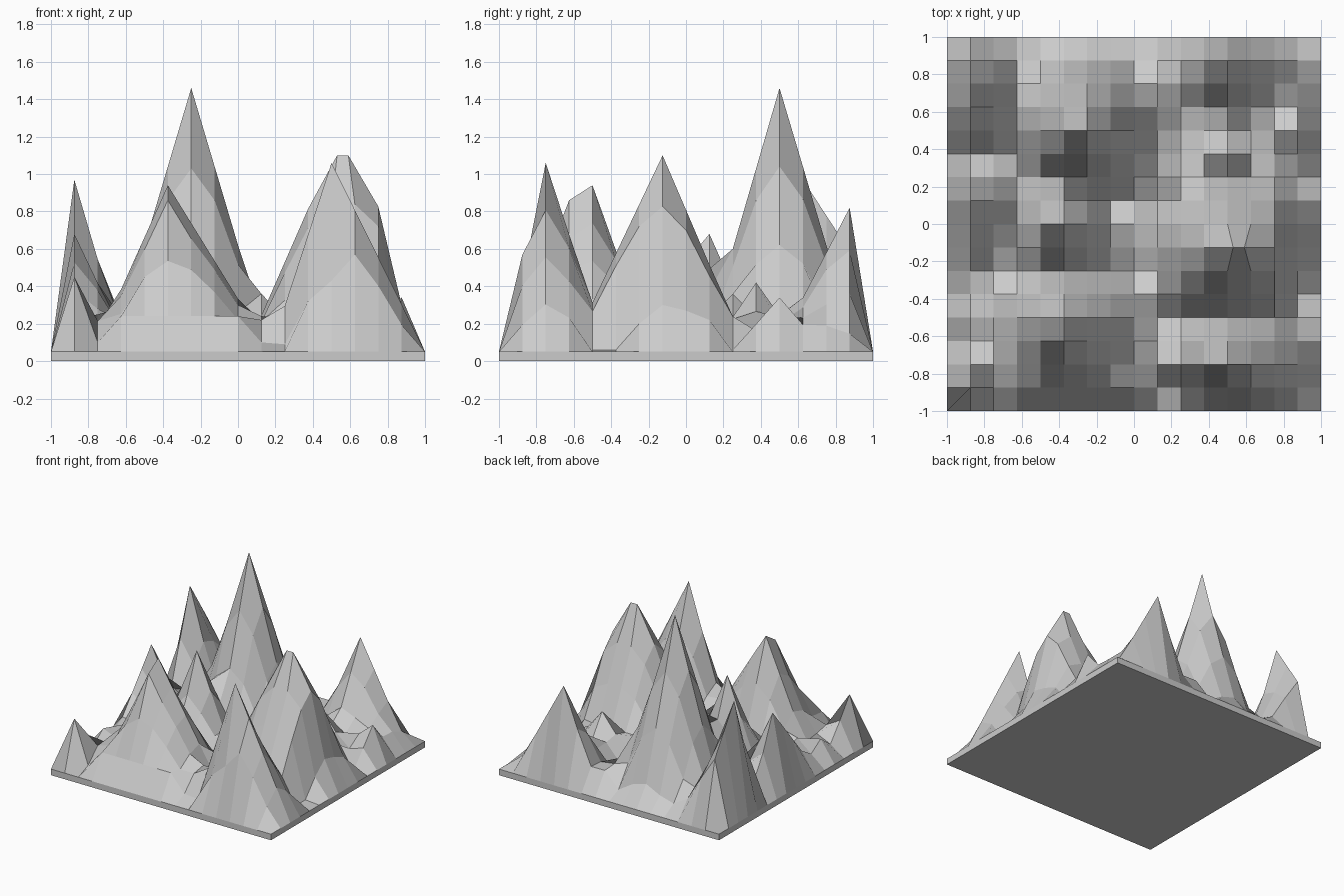
import bpy, bmesh, math, random

random.seed(4)
N = 16            # cells per side
STEP = 2 / N
BASE = 0.05       # thickness of the slab under the mountains

# Summits: x, y, height, then slope reach toward -x, +x, -y, +y
PEAKS = [
    (-0.25, 0.5, 1.46, .42, .42, .41, .42),
    (0.5, -0.125, 1.10, .46, .56, .50, .45),
    (0.625, -0.125, 1.10, .56, .48, .50, .45),
    (0.5, -0.75, 1.06, .33, .50, .30, .33),
    (-0.375, -0.5, 0.94, .40, .55, .55, .32),
    (-0.875, 0.625, 0.97, .20, .27, .30, .60),
    (-0.875, 0.125, 0.68, .20, .30, .52, .28),
    (0.5, 0.875, 0.82, .30, .42, .40, .20),
    (-0.375, 0.0, 0.81, .30, .32, .30, .30),
    (0.875, 0.5, 0.34, .35, .20, .25, .25),
    (0.5, 0.375, 0.42, .30, .30, .25, .25),
    (-0.875, -0.875, 0.45, .20, .30, .20, .30),
    (-0.875, -0.5, 0.22, .20, .25, .25, .25),
    (0.125, 0.25, 0.36, .30, .30, .30, .30),
]

# Individual ledges and hollows: x, y, height
SPOTS = [
    (0.5, -0.875, .43), (0.375, -0.875, .32), (0.125, -0.875, .10), (0.25, -0.875, .09),
    (-0.75, -0.875, .10), (0.875, -0.5, .06), (0.875, 0.25, .06), (0.875, -0.125, .30),
    (0.875, 0.0, .27), (0.875, -0.25, .20), (0.875, 0.125, .22), (0.875, -0.375, .06),
    (-0.375, -0.625, .86),
]


def key(x, y):
    return round((x + 1) / STEP), round((y + 1) / STEP)


SPOT_AT = {key(x, y): z for x, y, z in SPOTS}


def height(x, y):
    i, j = key(x, y)
    if i in (0, N) or j in (0, N):
        return BASE
    if (i, j) in SPOT_AT:
        return SPOT_AT[i, j]
    z = random.uniform(.10, .25)
    if j == 1 and -0.63 < x < 0.01:      # front shelf
        z = .24
        return z
    for px, py, h, left, right, front, back in PEAKS:
        dx, dy = x - px, y - py
        d = math.hypot(dx / (left if dx < 0 else right), dy / (front if dy < 0 else back))
        z = max(z, BASE + (h - BASE) * (1 - d))
    return z


# Mountain surface on a square grid
bm = bmesh.new()
bmesh.ops.create_grid(bm, x_segments=N, y_segments=N, size=1)
for v in bm.verts:
    i, j = key(v.co.x, v.co.y)
    v.co.z = height(v.co.x, v.co.y)
    if j == 7 and i in (12, 13):         # narrow flat summit ridge
        v.co.x += .03 if i == 12 else -.035

# Slab walls and underside
rim = [e for e in bm.edges if e.is_boundary]
out = bmesh.ops.extrude_edge_only(bm, edges=rim)["geom"]
for v in out:
    if isinstance(v, bmesh.types.BMVert):
        v.co.z = 0
bmesh.ops.contextual_create(bm, geom=[e for e in out if isinstance(e, bmesh.types.BMEdge) and e.is_boundary])
bmesh.ops.recalc_face_normals(bm, faces=bm.faces)

mesh = bpy.data.meshes.new("mountain_terrain")
bm.to_mesh(mesh)
bm.free()
terrain = bpy.data.objects.new("mountain_terrain", mesh)
bpy.context.collection.objects.link(terrain)
